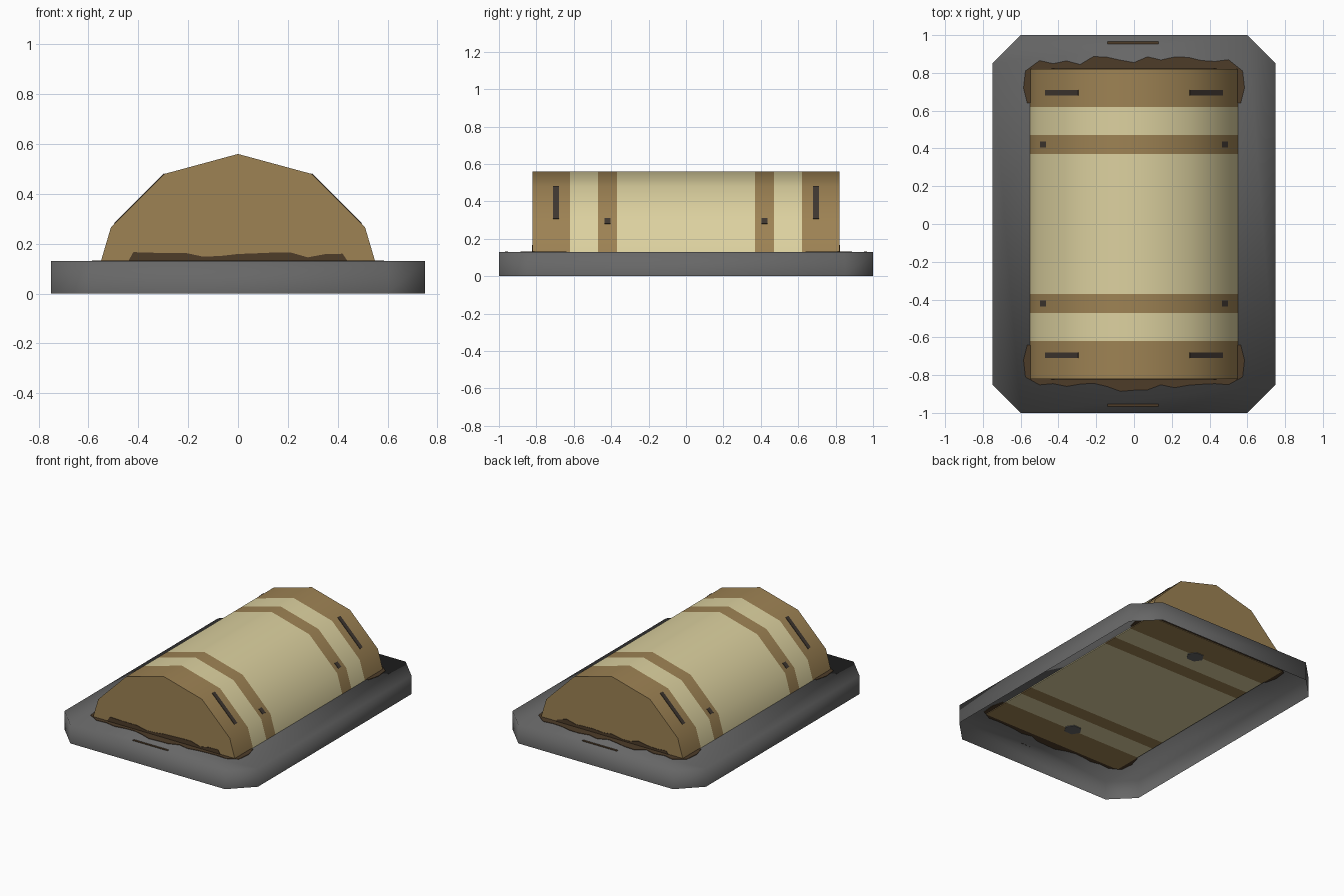
import bpy, bmesh, math, random
from mathutils import Vector

if "Cube" in bpy.data.objects:
    bpy.data.objects.remove(bpy.data.objects["Cube"])
random.seed(4)

def mat(name, c):
    m = bpy.data.materials.new(name)
    m.diffuse_color = (*c, 1)
    m.use_nodes = True
    m.node_tree.nodes["Principled BSDF"].inputs["Base Color"].default_value = m.diffuse_color
    return m

GREY = mat("dark_grey", (0.135, 0.135, 0.135))
CREAM = mat("cream", (0.72, 0.64, 0.35))
BROWN = mat("tan_brown", (0.34, 0.225, 0.088))
DIRT = mat("dark_brown", (0.075, 0.045, 0.022))
SLOT = mat("slot_dark", (0.05, 0.038, 0.03))

def finish(name, bm, mats, smooth=None):
    me = bpy.data.meshes.new(name)
    bm.to_mesh(me)
    bm.free()
    ob = bpy.data.objects.new(name, me)
    bpy.context.collection.objects.link(ob)
    for m in mats:
        me.materials.append(m)
    if smooth:
        bpy.ops.object.select_all(action='DESELECT')
        ob.select_set(True)
        bpy.context.view_layer.objects.active = ob
        bpy.ops.object.shade_smooth_by_angle(angle=math.radians(smooth))
    return ob

def prism(name, pts, offset, m):
    """Thin solid: flat outline pushed along an offset vector."""
    bm = bmesh.new()
    f = bm.faces.new([bm.verts.new(p) for p in pts])
    r = bmesh.ops.extrude_face_region(bm, geom=[f])
    bmesh.ops.translate(bm, vec=offset, verts=[v for v in r["geom"] if isinstance(v, bmesh.types.BMVert)])
    bmesh.ops.recalc_face_normals(bm, faces=bm.faces)
    return finish(name, bm, [m])

def rect(x0, x1, y0, y1, z):
    return [(x0, y0, z), (x1, y0, z), (x1, y1, z), (x0, y1, z)]

# Base: chamfered tray, open underneath
H = 0.13
oct_pts = [(.75, .85), (.6, 1), (-.6, 1), (-.75, .85), (-.75, -.85), (-.6, -1), (.6, -1), (.75, -.85)]
bm = bmesh.new()
low = [bm.verts.new((x, y, 0)) for x, y in oct_pts]
top = [bm.verts.new((x, y, H)) for x, y in oct_pts]
for i in range(8):
    j = (i + 1) % 8
    bm.faces.new((low[i], low[j], top[j], top[i]))
bm.faces.new(top)
bmesh.ops.recalc_face_normals(bm, faces=bm.faces)
finish("base_tray", bm, [GREY], 180)

# Barrel cover: faceted arch with brown end bands and straps
half = [(.55, H), (.51, .265), (.295, .48)]
profile = half + [(0, .56)] + [(-x, z) for x, z in reversed(half)]
ys = [-.82, -.62, -.47, -.37, .37, .47, .62, .82]
band_mat = [1, 0, 1, 0, 1, 0, 1]
bm = bmesh.new()
rings = [[bm.verts.new((x, y, z)) for x, z in profile] for y in ys]
for k, mi in enumerate(band_mat):
    for i in range(len(profile) - 1):
        f = bm.faces.new((rings[k][i], rings[k][i + 1], rings[k + 1][i + 1], rings[k + 1][i]))
        f.material_index = mi
for r in (rings[0], rings[-1]):
    bm.faces.new(r).material_index = 1
bmesh.ops.recalc_face_normals(bm, faces=bm.faces)
finish("arched_cover", bm, [CREAM, BROWN], 45)

# Underside lining, banded like the cover
for k, mi in enumerate(band_mat):
    prism("floor_lining", rect(-.55, .55, ys[k], ys[k + 1], H - .001), (0, 0, -.006), [CREAM, BROWN][mi])

# Slots and studs lying on the shoulder facets
def plate(name, a, b, y0, y1, side, m):
    """Plate on the facet line a-b (x, z), mirrored by side."""
    n = Vector((b[1] - a[1], 0, a[0] - b[0])).normalized()
    n = n if n.x > 0 else -n
    pts = [Vector((x, y, z)) - n * .003 for (x, z), y in ((a, y0), (b, y0), (b, y1), (a, y1))]
    pts = [(p.x * side, p.y, p.z) for p in pts]
    off = n * .006
    prism(name, pts, (off.x * side, 0, off.z), m)

def on_facet(t):
    return (.295 + .215 * t, .48 - .215 * t)

for e in (-1, 1):
    for s in (-1, 1):
        plate("shoulder_slot", on_facet(0), on_facet(.81), e * .695 - .015, e * .695 + .015, s, SLOT)
        plate("strap_stud", on_facet(.79), on_facet(.93), e * .42 - .016, e * .42 + .016, s, SLOT)
    # Wavy dirt patch around each end of the cover
    outline = [(-.565, .64), (-.585, .72), (-.575, .81)]
    outline += [(-.5 + i / 14, .865 + random.uniform(-.025, .025)) for i in range(15)]
    outline += [(.575, .81), (.585, .72), (.565, .64)]
    prism("ground_dirt", [(x, e * y, H - .003) for x, y in outline], (0, 0, .006), DIRT)
    # Dirt climbing the end wall
    climb = [(-.44, H)] + [(-.42 + i * .07, .155 + random.uniform(-.012, .013)) for i in range(13)] + [(.44, H)]
    prism("end_dirt", [(x, e * .82, z) for x, z in climb], (0, e * .003, 0), DIRT)
    # Small groove on the tray rim and grey patch underneath
    prism("rim_groove", rect(-.14, .13, e * .96 - .007, e * .96 + .007, H), (0, 0, .003), DIRT)
    patch = [(.06 * math.cos(i * math.pi / 3), e * .61 + .055 * math.sin(i * math.pi / 3), H - .006) for i in range(6)]
    prism("underside_patch", patch, (0, 0, -.005), GREY)
